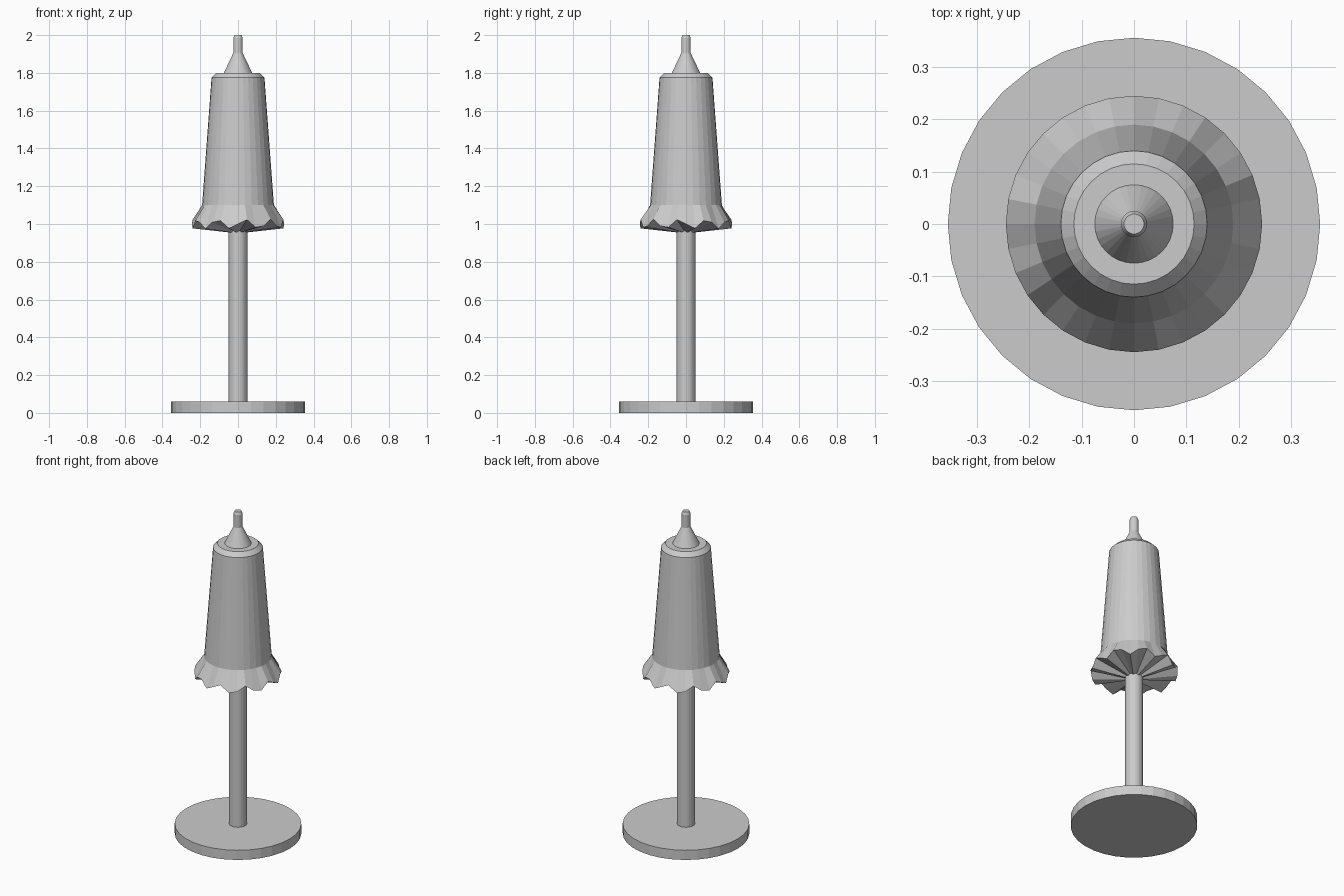
import bpy, math

if "Cube" in bpy.data.objects:
    bpy.data.objects.remove(bpy.data.objects["Cube"])

SIDES = 32

grey = bpy.data.materials.new("plain grey")
grey.diffuse_color = (0.6, 0.6, 0.6, 1)
grey.use_nodes = True
grey.node_tree.nodes["Principled BSDF"].inputs["Base Color"].default_value = grey.diffuse_color


def lathe(name, profile, ripple=None):
    """Spin (radius, z) points round z; zero radius makes a pole vertex."""
    verts, faces, rings = [], [], []
    for k, (r, z) in enumerate(profile):
        ring = []
        for i in range(1 if r == 0 else SIDES):
            a = math.tau * i / SIDES
            dz = ripple(a) if ripple and k == 1 else 0
            ring.append(len(verts))
            verts.append((r * math.cos(a), r * math.sin(a), z + dz))
        rings.append(ring)
    for lo, hi in zip(rings, rings[1:]):
        for i in range(SIDES):
            j = (i + 1) % SIDES
            if len(lo) == 1:
                faces.append((lo[0], hi[j], hi[i]))
            elif len(hi) == 1:
                faces.append((lo[i], lo[j], hi[0]))
            else:
                faces.append((lo[i], lo[j], hi[j], hi[i]))
    mesh = bpy.data.meshes.new(name)
    mesh.from_pydata(verts, [], faces)
    mesh.materials.append(grey)
    obj = bpy.data.objects.new(name, mesh)
    bpy.context.collection.objects.link(obj)
    return obj


# Round foot and pole
lathe("base", [(0, 0), (0.356, 0), (0.356, 0.06), (0, 0.06)])
lathe("pole", [(0, 0.03), (0.05, 0.03), (0.05, 1.7), (0, 1.7)])

# Folded canopy with a wavy hem and a pleated underside
lathe("canopy",
      [(0, 0.95), (0.245, 1.0), (0.19, 1.1), (0.14, 1.775), (0.115, 1.8), (0, 1.8)],
      ripple=lambda a: -0.025 * math.sin(10 * a))

# Pointed finial
lathe("finial", [(0, 1.79), (0.075, 1.79), (0.075, 1.8), (0.025, 1.905),
                 (0.025, 1.985), (0.019, 2.0), (0, 2.0)])
